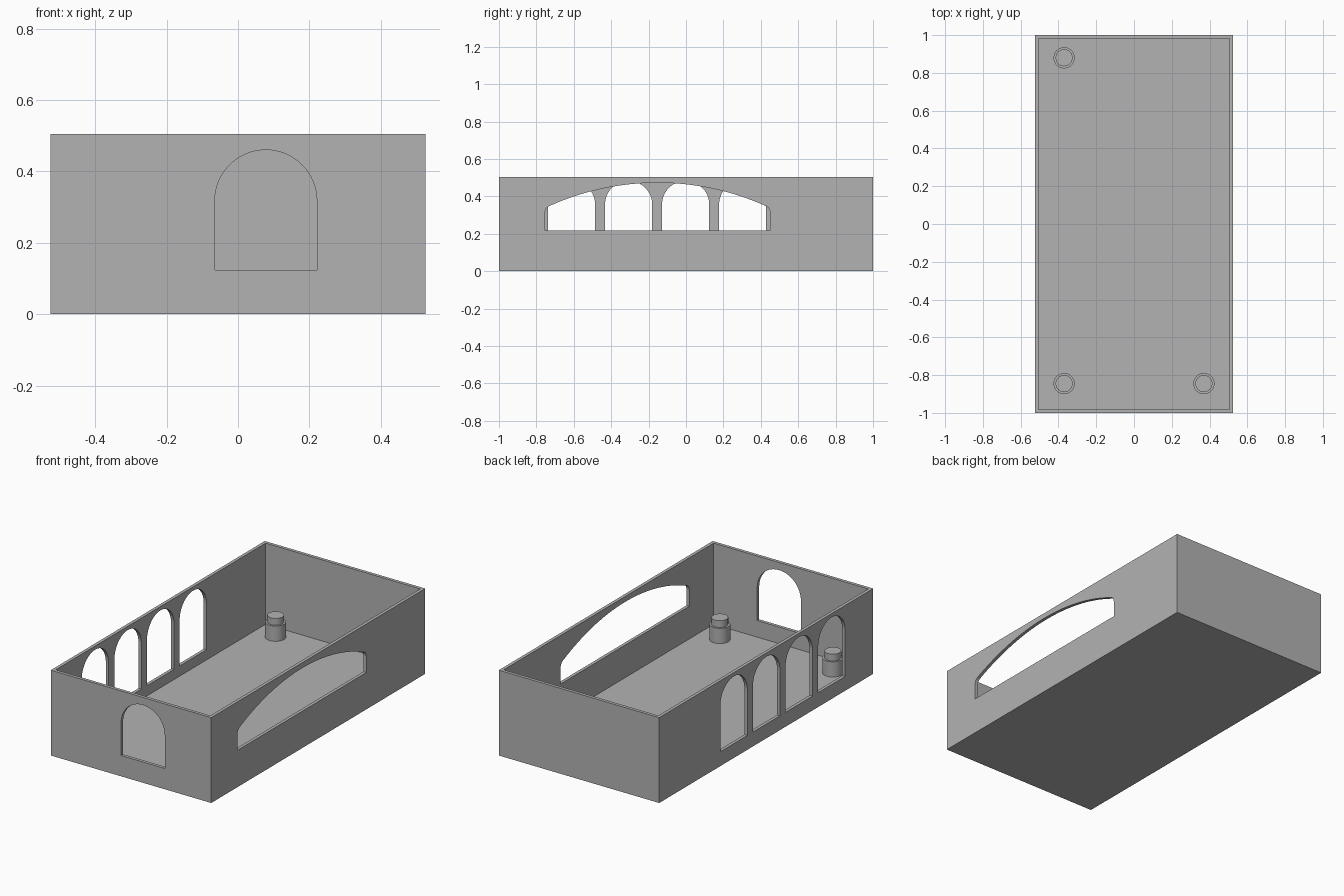
import bpy
import bmesh
from math import cos, sin, pi, asin, radians
from mathutils import Vector

cube = bpy.data.objects.get("Cube")
if cube:
    bpy.data.objects.remove(cube, do_unlink=True)

HALF_X, HALF_Y, HEIGHT = 0.525, 1.0, 0.505
WALL, FLOOR = 0.027, 0.025

grey = bpy.data.materials.new("plain grey")
grey.use_nodes = True
colour = (0.45, 0.45, 0.45, 1)
grey.diffuse_color = colour
grey.node_tree.nodes["Principled BSDF"].inputs["Base Color"].default_value = colour


def make_object(name, bm):
    bmesh.ops.recalc_face_normals(bm, faces=bm.faces)
    mesh = bpy.data.meshes.new(name)
    bm.to_mesh(mesh)
    bm.free()
    mesh.materials.append(grey)
    obj = bpy.data.objects.new(name, mesh)
    bpy.context.collection.objects.link(obj)
    return obj


def activate(obj):
    bpy.ops.object.select_all(action="DESELECT")
    obj.select_set(True)
    bpy.context.view_layer.objects.active = obj


def round_arch(centre, radius, bottom, spring, steps=32):
    """Outline of a doorway with a half-round head."""
    head = [(centre + radius * cos(pi * i / steps), spring + radius * sin(pi * i / steps))
            for i in range(steps + 1)]
    return [(centre - radius, bottom), (centre + radius, bottom)] + head


def wide_arch(centre, half, bottom, shoulder, top, steps=40):
    """Outline with a shallow circular head and softened shoulders."""
    inner, rise = half - 0.02, top - shoulder
    radius = (inner ** 2 + rise ** 2) / (2 * rise)
    sweep = asin(inner / radius)
    head = []
    for i in range(steps + 1):
        a = sweep * (1 - 2 * i / steps)
        head.append((centre + radius * sin(a), top - radius + radius * cos(a)))
    soft = [(half, shoulder - 0.032), (half - 0.003, shoulder - 0.018),
            (half - 0.01, shoulder - 0.007)]
    right = [(centre + u, z) for u, z in soft]
    left = [(centre - u, z) for u, z in reversed(soft)]
    return [(centre - half, bottom), (centre + half, bottom)] + right + head + left


def cut_opening(shell, outline, to_point, direction):
    """Punch an outline through one wall."""
    bm = bmesh.new()
    face = bm.faces.new([bm.verts.new(to_point(u, z)) for u, z in outline])
    moved = bmesh.ops.extrude_face_region(bm, geom=[face])["geom"]
    bmesh.ops.translate(bm, vec=Vector(direction) * 0.2,
                        verts=[v for v in moved if isinstance(v, bmesh.types.BMVert)])
    cutter = make_object("opening_cutter", bm)
    cutter.hide_render = True
    activate(shell)
    mod = shell.modifiers.new("opening", "BOOLEAN")
    mod.operation, mod.solver, mod.object = "DIFFERENCE", "EXACT", cutter
    bpy.ops.object.modifier_apply(modifier=mod.name)
    bpy.data.objects.remove(cutter, do_unlink=True)


# Open tray: a box whose top is inset for the rim and pushed down to the floor
bm = bmesh.new()
bmesh.ops.create_cube(bm, size=1)
bmesh.ops.scale(bm, vec=(2 * HALF_X, 2 * HALF_Y, HEIGHT), verts=bm.verts)
bmesh.ops.translate(bm, vec=(0, 0, HEIGHT / 2), verts=bm.verts)
top = max(bm.faces, key=lambda f: f.calc_center_median().z)
bmesh.ops.inset_region(bm, faces=[top], thickness=WALL)
moved = bmesh.ops.extrude_face_region(bm, geom=[top])["geom"]
bmesh.ops.translate(bm, vec=(0, 0, FLOOR - HEIGHT),
                    verts=[v for v in moved if isinstance(v, bmesh.types.BMVert)])
if top.is_valid:
    bmesh.ops.delete(bm, geom=[top], context="FACES_ONLY")
shell = make_object("walls_and_floor", bm)

# Front doorway
cut_opening(shell, round_arch(0.078, 0.143, 0.123, 0.317),
            lambda u, z: (u, -HALF_Y - 0.1, z), (0, 1, 0))

# Wide arch in the left wall
cut_opening(shell, wide_arch(-0.152, 0.602, 0.218, 0.347, 0.473),
            lambda u, z: (HALF_X + 0.1, u, z), (-1, 0, 0))

# Row of four arched windows in the right wall
for i in range(4):
    cut_opening(shell, round_arch(-0.612 + 0.305 * i, 0.126, 0.085, 0.357),
                lambda u, z: (-HALF_X - 0.1, u, z), (1, 0, 0))


def make_peg(name, x, y):
    """Stepped round peg turned from a profile of radius and height."""
    profile = [(0, FLOOR - 0.005), (0.056, FLOOR - 0.005), (0.056, 0.115),
               (0.045, 0.115), (0.045, 0.155), (0, 0.155)]
    bm = bmesh.new()
    verts = [bm.verts.new((r, 0, z)) for r, z in profile]
    edges = [bm.edges.new(pair) for pair in zip(verts, verts[1:])]
    bmesh.ops.spin(bm, geom=verts + edges, cent=(0, 0, 0), axis=(0, 0, 1),
                   angle=2 * pi, steps=48)
    bmesh.ops.remove_doubles(bm, verts=bm.verts, dist=0.0001)
    peg = make_object(name, bm)
    peg.location = (x, y, 0)
    activate(peg)
    bpy.ops.object.shade_smooth_by_angle(angle=radians(30))


# Three corner pegs
make_peg("back_right_peg", -0.37, 0.88)
make_peg("front_right_peg", -0.37, -0.845)
make_peg("front_left_peg", 0.37, -0.845)
